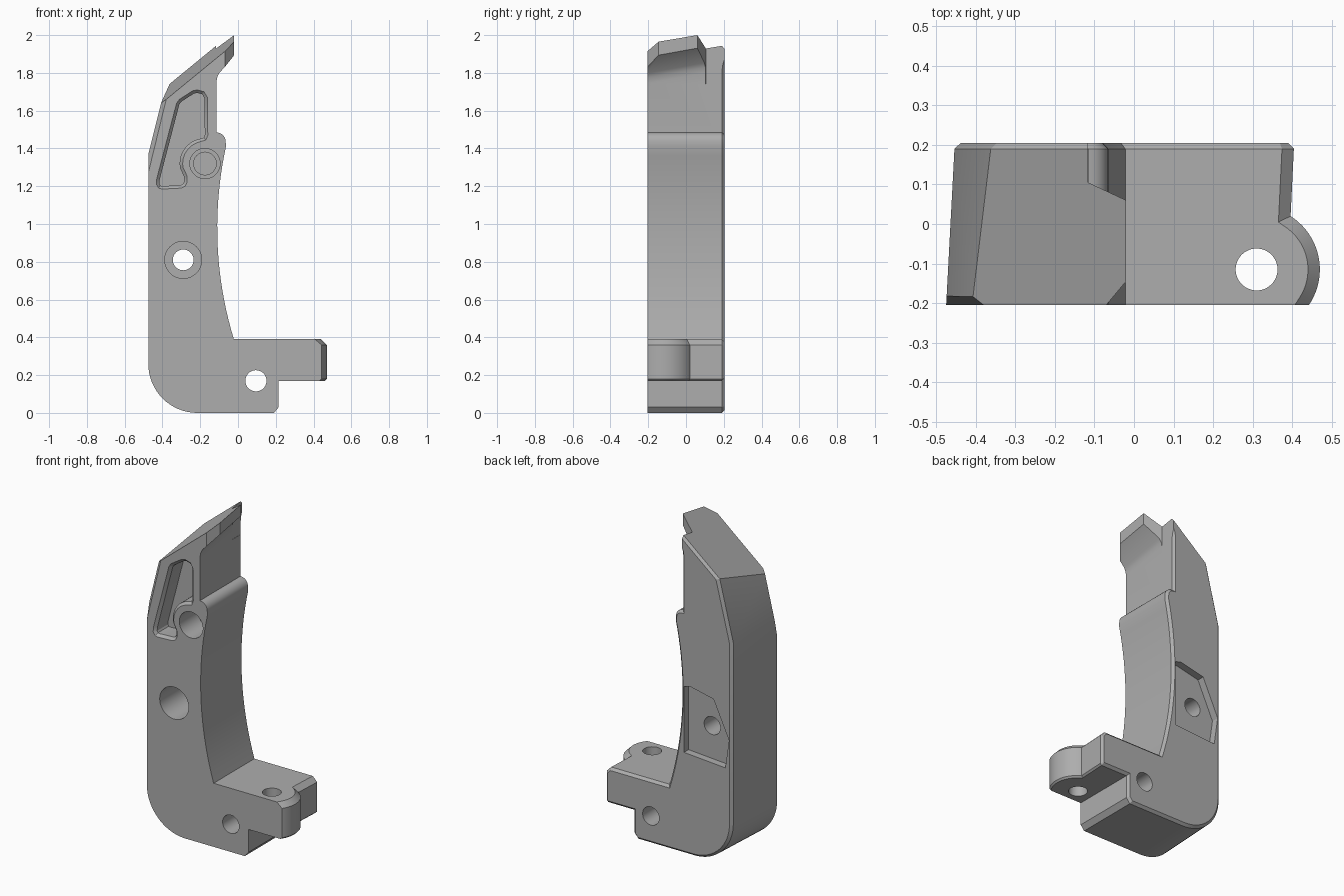
import bpy, bmesh
from math import sin, cos, pi, sqrt, radians
from mathutils import Vector

if "Cube" in bpy.data.objects:
    bpy.data.objects.remove(bpy.data.objects["Cube"])

grey = bpy.data.materials.new("plain grey")
grey.use_nodes = True
grey.diffuse_color = (0.42, 0.42, 0.42, 1)
grey.node_tree.nodes["Principled BSDF"].inputs["Base Color"].default_value = (0.42, 0.42, 0.42, 1)

FRONT, BACK = -0.205, 0.205


def arc(cx, cz, r, start, end, n):
    steps = [radians(start + (end - start) * i / n) for i in range(n + 1)]
    return [(cx + r * cos(t), cz + r * sin(t)) for t in steps]


def prism(points, low, high, axis):
    """Extrude a flat outline along y (points are x, z) or z (points are x, y)."""
    bm = bmesh.new()
    place = (lambda p, d: (p[0], d, p[1])) if axis == "y" else (lambda p, d: (p[0], p[1], d))
    a = [bm.verts.new(place(p, low)) for p in points]
    b = [bm.verts.new(place(p, high)) for p in points]
    bm.faces.new(a)
    bm.faces.new(b)
    for i in range(len(a)):
        j = (i + 1) % len(a)
        bm.faces.new((a[i], a[j], b[j], b[i]))
    bmesh.ops.recalc_face_normals(bm, faces=bm.faces)
    return bm


def finish(bm, name):
    bmesh.ops.recalc_face_normals(bm, faces=bm.faces)
    mesh = bpy.data.meshes.new(name)
    bm.to_mesh(mesh)
    bm.free()
    mesh.materials.append(grey)
    obj = bpy.data.objects.new(name, mesh)
    bpy.context.collection.objects.link(obj)
    return obj


def cut_plane(bm, point, normal):
    bmesh.ops.bisect_plane(bm, geom=bm.verts[:] + bm.edges[:] + bm.faces[:],
                           plane_co=point, plane_no=normal, clear_outer=True)
    bmesh.ops.holes_fill(bm, edges=[e for e in bm.edges if e.is_boundary], sides=0)
    bmesh.ops.recalc_face_normals(bm, faces=bm.faces)


def chamfer(bm, rule, size):
    edges = [e for e in bm.edges if all(rule(v.co) for v in e.verts)]
    bmesh.ops.bevel(bm, geom=edges, offset=size, segments=1, affect="EDGES", clamp_overlap=False)


def combine(target, tool, operation):
    mod = target.modifiers.new("combine", "BOOLEAN")
    mod.operation, mod.solver, mod.object = operation, "EXACT", tool
    bpy.context.view_layer.objects.active = target
    bpy.ops.object.modifier_apply(modifier=mod.name)
    bpy.data.objects.remove(tool)


def bore(x, z, r, low, high, axis="y"):
    combine(body, finish(prism(arc(x, z, r, 0, 352.5, 47), low, high, axis), "bore"), "DIFFERENCE")


# Main arm: rounded heel, curved inner wall, small rounded ridge and overhanging tip
profile = arc(-0.215, 0.26, 0.26, 180, 270, 16)
profile += [(0.19, 0), (0.215, 0.03), (0.215, 0.39)]
for i in range(21):
    z = 0.39 + 1.02 * i / 20
    profile.append((1.91 - sqrt(2.02 ** 2 - (z - 0.98) ** 2), z))
profile += arc(-0.115, 1.435, 0.05, 10, 90, 6)
profile += [(-0.115, 1.755), (-0.111, 1.785), (-0.10, 1.81), (-0.02, 1.894), (-0.02, 2.3), (-0.475, 2.3)]
bm = prism(profile, FRONT, BACK, "y")
for v in bm.verts:
    if v.co.x < -0.2:
        v.co.x += 0.053 * (v.co.y - FRONT)
    elif 1.7 < v.co.z < 2:
        v.co.z += 0.18 * (v.co.y + 0.145)

# Sloped roof, sloped upper back and a narrow facet on its front edge
cut_plane(bm, (-0.02, 0.06, 2), (-0.82, -0.17, 1))
cut_plane(bm, (-0.475, -0.185, 1.37), (-1, 0.053, 0.25))
a, b, c = Vector((-0.475, FRONT, 1.27)), Vector((-0.38, FRONT, 1.66)), Vector((-0.405, -0.185, 1.645))
cut_plane(bm, a, (b - a).cross(c - a))
chamfer(bm, lambda p: p.y > BACK - 0.001, 0.015)
body = finish(bm, "bracket_body")

# Foot plate with a rounded lug
outline = [(0.1, FRONT)] + arc(0.31, -0.115, 0.16, -34.2, 57.5, 20) + [(0.405, BACK), (0.1, BACK)]
bm = prism(outline, 0.17, 0.39, "z")
chamfer(bm, lambda p: p.z > 0.389 and p.x > 0.3, 0.03)
chamfer(bm, lambda p: p.z < 0.171 and p.x > 0.3, 0.01)
chamfer(bm, lambda p: p.y > BACK - 0.001, 0.015)
combine(body, finish(bm, "foot"), "UNION")

# Tip notch at the back and clipped corner at the front
notch = [(-0.116, 0.105), (-0.02, 0.06), (0.1, 0.003), (0.1, 0.4), (-0.116, 0.4)]
corner = [(-0.095, -0.235), (-0.01, -0.133), (0.1, -0.3)]
for shape in (notch, corner):
    combine(body, finish(prism(shape, 1.74, 2.4, "z"), "tip_cut"), "DIFFERENCE")

# Front pocket with a chamfered rim that bends around the upper bore
outline = [(-0.432, 1.21), (-0.43, 1.24), (-0.325, 1.64), (-0.31, 1.66), (-0.24, 1.705), (-0.215, 1.71),
           (-0.18, 1.70), (-0.162, 1.67), (-0.16, 1.47), (-0.17, 1.445)]
outline += arc(-0.175, 1.32, 0.118, 105, 190, 10)
outline += [(-0.27, 1.255), (-0.27, 1.22), (-0.28, 1.20), (-0.30, 1.19), (-0.40, 1.185), (-0.42, 1.19)]
bm = prism(outline, FRONT - 0.001, FRONT, "y")
floor = max(bm.faces, key=lambda f: f.calc_center_median().y)
bmesh.ops.inset_region(bm, faces=[floor], thickness=0.016)
for v in floor.verts:
    v.co.y = FRONT + 0.016
deep = bmesh.ops.extrude_face_region(bm, geom=[floor])["geom"]
bmesh.ops.delete(bm, geom=[floor], context="FACES_ONLY")
for v in deep:
    if isinstance(v, bmesh.types.BMVert):
        v.co.y = FRONT + 0.12
combine(body, finish(bm, "pocket_cut"), "DIFFERENCE")

# Shallow recess on the back
recess = [(-0.13, 0.62), (-0.41, 0.6), (-0.435, 0.775), (-0.33, 1.0), (-0.17, 1.035), (-0.13, 1.025)]
combine(body, finish(prism(recess, BACK - 0.045, 0.3, "y"), "recess_cut"), "DIFFERENCE")

# Screw holes
bore(0.095, 0.17, 0.056, -0.3, 0.3)
bore(-0.29, 0.81, 0.055, -0.3, 0.3)
bore(-0.29, 0.81, 0.098, -0.3, 0.02)
bore(-0.175, 1.32, 0.08, -0.3, -0.03)
bore(-0.175, 1.32, 0.06, -0.1, 0.08)
bore(0.31, -0.115, 0.053, 0.1, 0.5, "z")

bpy.ops.object.select_all(action="DESELECT")
body.select_set(True)
bpy.context.view_layer.objects.active = body
bpy.ops.object.shade_smooth_by_angle(angle=radians(25))
